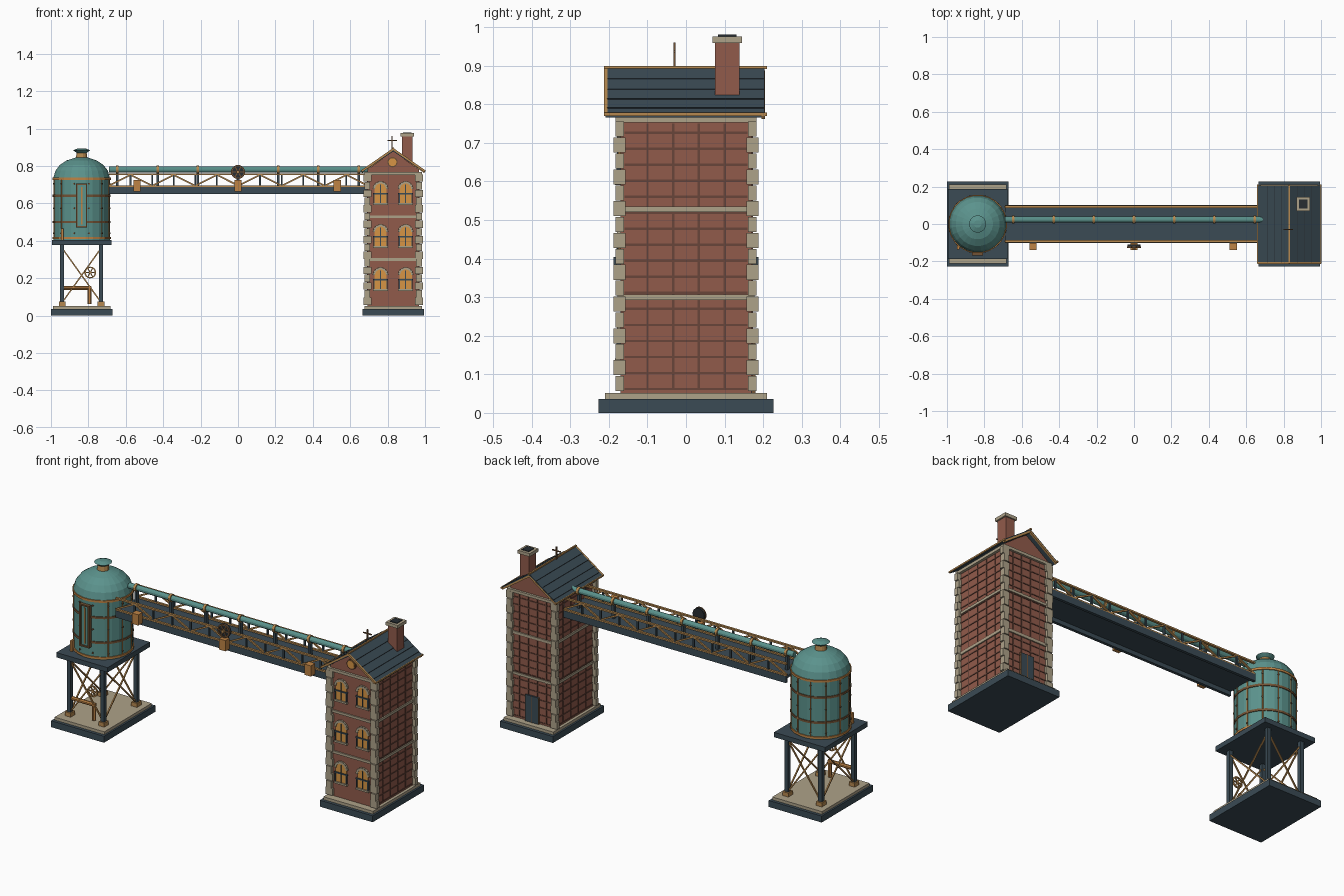
import bpy, bmesh
from math import sin, cos, pi
from mathutils import Vector, Matrix

if "Cube" in bpy.data.objects:
    bpy.data.objects.remove(bpy.data.objects["Cube"])


def material(name, *rgb):
    m = bpy.data.materials.new(name)
    m.use_nodes = True
    m.diffuse_color = (*rgb, 1)
    m.node_tree.nodes["Principled BSDF"].inputs["Base Color"].default_value = (*rgb, 1)
    return m


SLATE = material("slate blue", 0.043, 0.07, 0.09)
IRON = material("dark iron", 0.02, 0.026, 0.032)
TEAL = material("teal paint", 0.105, 0.29, 0.265)
BRICK = material("red brick", 0.285, 0.104, 0.07)
MORTAR = material("dark mortar", 0.14, 0.06, 0.042)
STONE = material("pale stone", 0.42, 0.36, 0.25)
BRASS = material("brass", 0.47, 0.25, 0.08)
COPPER = material("copper", 0.52, 0.23, 0.06)
BRONZE = material("dark bronze", 0.17, 0.085, 0.035)
AMBER = material("amber glass", 0.68, 0.3, 0.06)


class Part:
    """One object gathered from simple solids."""

    def __init__(self, name, mat):
        self.name, self.mat, self.bm = name, mat, bmesh.new()

    def box(self, x, y, z, sx, sy, sz):
        m = Matrix.Translation((x, y, z)) @ Matrix.Diagonal((sx, sy, sz, 1))
        bmesh.ops.create_cube(self.bm, size=1, matrix=m)
        return self

    def rod(self, p, q, r, sides=4, r2=None):
        p, q = Vector(p), Vector(q)
        turn = (q - p).to_track_quat("Z", "Y").to_matrix().to_4x4()
        m = Matrix.Translation((p + q) / 2) @ turn @ Matrix.Rotation(pi / sides, 4, "Z")
        bmesh.ops.create_cone(self.bm, cap_ends=True, segments=sides, radius1=r,
                              radius2=r if r2 is None else r2, depth=(q - p).length, matrix=m)
        return self

    def prism(self, pts, y0, y1):
        a = [self.bm.verts.new((x, y0, z)) for x, z in pts]
        b = [self.bm.verts.new((x, y1, z)) for x, z in pts]
        self.bm.faces.new(a)
        self.bm.faces.new(b[::-1])
        for i in range(len(a)):
            j = (i + 1) % len(a)
            self.bm.faces.new((a[i], b[i], b[j], a[j]))
        return self

    def lathe(self, x, y, profile, sides=24):
        for (r1, z1), (r2, z2) in zip(profile, profile[1:]):
            self.rod((x, y, z1), (x, y, z2), r1, sides, r2)
        return self

    def wheel(self, x, y, z, r, tube, sides=16):
        pt = lambda i: (x + r * cos(2 * pi * i / sides), y, z + r * sin(2 * pi * i / sides))
        for i in range(sides):
            self.rod(pt(i), pt(i + 1), tube)
        for i in range(3):
            a = i * pi / 3
            v = Vector((r * cos(a), 0, r * sin(a)))
            self.rod(Vector((x, y, z)) - v, Vector((x, y, z)) + v, tube * 0.8)
        return self

    def done(self):
        bmesh.ops.recalc_face_normals(self.bm, faces=self.bm.faces)
        me = bpy.data.meshes.new(self.name)
        self.bm.to_mesh(me)
        self.bm.free()
        me.materials.append(self.mat)
        bpy.context.collection.objects.link(bpy.data.objects.new(self.name, me))


TX, KX = 0.83, -0.836      # centres of brick tower and tank
HX, HY = 0.138, 0.17       # half size of the brick body

# Bases under both towers
slab, plinth = Part("base_slabs", SLATE), Part("base_plinths", STONE)
for x in (TX, KX):
    slab.box(x, 0, 0.018, 0.328, 0.454, 0.036)
    plinth.box(x, 0, 0.044, 0.308, 0.42, 0.016)
slab.done()
plinth.done()

# Brick body with gables
Part("brick_body", BRICK).prism([(TX - HX, 0.05), (TX + HX, 0.05), (TX + HX, 0.78),
                                 (TX, 0.88), (TX - HX, 0.78)], -HY, HY).done()

# Mortar courses on the sides and back
mortar = Part("mortar_lines", MORTAR)
for i in range(17):
    z = 0.062 + i * 0.0415
    mortar.box(TX, 0, z, 2 * HX + 0.006, 2 * HY - 0.02, 0.006)
    mortar.box(TX, HY, z, 2 * HX - 0.02, 0.006, 0.006)
for i in range(4):
    mortar.box(TX, -0.1 + i * 0.0667, 0.405, 2 * HX + 0.006, 0.006, 0.69)
    mortar.box(TX - 0.084 + i * 0.056, HY, 0.405, 0.006, 0.006, 0.69)
mortar.done()

# Stone bands and corner quoins
trim = Part("stone_bands", STONE)
for z in (0.3, 0.528):
    trim.box(TX, 0, z, 2 * HX + 0.014, 2 * HY + 0.014, 0.014)
trim.box(TX, 0, 0.76, 2 * HX + 0.03, 2 * HY + 0.025, 0.016).done()
quoins = Part("corner_quoins", STONE)
for i in range(17):
    wide, z = i % 2, 0.076 + i * 0.0412
    for sx in (-1, 1):
        for sy in (-1, 1):
            quoins.box(TX + sx * HX, sy * 0.172, z, 0.03 if wide else 0.042,
                       0.031 if wide else 0.022, 0.039)
quoins.done()


# Arched windows
def arc(x, z, r):
    return [(x + r * cos(a * pi / 8), z + r * sin(a * pi / 8)) for a in range(9)]


arches, panes = Part("window_arches", STONE), Part("window_panes", AMBER)
bars, sills = Part("window_bars", SLATE), Part("window_sills", STONE)
for z in (0.14, 0.37, 0.6):
    for x in (TX - 0.068, TX + 0.066):
        ring = [(px, -HY - 0.003, pz) for px, pz in arc(x, z + 0.077, 0.036)]
        for p, q in zip(ring, ring[1:]):
            arches.rod(p, q, 0.009)
        panes.prism([(x - 0.033, z), (x + 0.033, z)] + arc(x, z + 0.077, 0.033), -HY - 0.006, -HY)
        bars.box(x, -HY - 0.006, z + 0.052, 0.08, 0.01, 0.007)
        bars.box(x, -HY - 0.005, z + 0.05, 0.005, 0.008, 0.1)
        for s in (-1, 1):
            bars.box(x + s * 0.034, -HY - 0.005, z + 0.028, 0.006, 0.01, 0.056)
        sills.box(x, -HY - 0.006, z - 0.004, 0.08, 0.015, 0.01)
for p in (arches, panes, bars, sills):
    p.done()

# Back door
Part("back_door", SLATE).box(TX, HY + 0.004, 0.126, 0.08, 0.01, 0.148).done()
planks = Part("door_planks", BRONZE)
for i in (-1.5, 0, 1.5):
    planks.box(TX + i * 0.027, HY + 0.006, 0.126, 0.004, 0.009, 0.148)
planks.done()

# Round gable window
for name, mat, r, d in (("round_window_rim", BRONZE, 0.028, 0.008), ("round_window_pane", AMBER, 0.021, 0.011)):
    Part(name, mat).rod((TX - 0.004, -HY - d, 0.82), (TX - 0.004, -HY, 0.82), r, 16).done()

# Pitched roof, slate rows and trim
EX, EZ, RZ = 0.168, 0.778, 0.895
Part("roof", SLATE).prism([(TX - EX, EZ), (TX, RZ), (TX + EX, EZ), (TX + EX, EZ - 0.012),
                           (TX, RZ - 0.018), (TX - EX, EZ - 0.012)], -0.208, 0.204).done()
rows, rtrim = Part("slate_rows", IRON), Part("roof_trim", BRASS)
for s in (-1, 1):
    for t in (0.25, 0.48, 0.7, 0.9):
        x, z = TX + s * EX * t, RZ + (EZ - RZ) * t
        rows.rod((x, -0.205, z), (x, 0.202, z), 0.0015)
    eave = Vector((TX + s * EX, 0, EZ - 0.004))
    rtrim.rod(eave + Vector((0, -0.212, 0)), eave + Vector((0, 0.21, 0)), 0.006)
    for y, drop in ((-0.208, 0.005), (0.2, 0.012)):
        rtrim.rod((TX + s * EX, y, EZ - drop), (TX, y, RZ - drop), 0.007)
rows.done()
rtrim.rod((TX, -0.212, RZ), (TX, 0.21, RZ), 0.006).done()
Part("roof_finial", BRONZE).rod((TX - 0.006, -0.03, 0.89), (TX - 0.006, -0.03, 0.96), 0.004) \
    .rod((TX - 0.032, -0.03, 0.937), (TX + 0.02, -0.03, 0.937), 0.004).done()

# Chimney
CX, CY = 0.905, 0.107
Part("chimney", BRICK).box(CX, CY, 0.89, 0.056, 0.063, 0.145).done()
Part("chimney_cap", STONE).box(CX, CY, 0.967, 0.074, 0.077, 0.018).done()
Part("chimney_flue", IRON).box(CX, CY, 0.977, 0.044, 0.047, 0.006).done()

# Tank stand: legs, feet, bracing, platform
LX, LY = 0.104, 0.145
legs, feet, brace = Part("stand_legs", SLATE), Part("leg_feet", BRASS), Part("cross_braces", BRASS)
for sx in (-1, 1):
    for sy in (-1, 1):
        legs.box(KX + sx * LX, sy * LY, 0.215, 0.022, 0.022, 0.33)
        feet.box(KX + sx * LX, sy * LY, 0.062, 0.036, 0.04, 0.024)
        brace.rod((KX - LX, sx * LY, 0.215 - sy * 0.145), (KX + LX, sx * LY, 0.215 + sy * 0.145), 0.005)
        brace.rod((KX + sx * LX, -LY, 0.215 - sy * 0.145), (KX + sx * LX, LY, 0.215 + sy * 0.145), 0.005)
for p in (legs, feet, brace):
    p.done()
Part("tank_platform", SLATE).box(KX, 0, 0.391, 0.318, 0.376, 0.027).done()

# Drain pipe and hand wheel
Part("drain_pipe", COPPER).rod((-0.93, -0.14, 0.148), (-0.785, -0.14, 0.148), 0.011, 8) \
    .rod((-0.794, -0.14, 0.155), (-0.794, -0.14, 0.062), 0.011, 8).done()
Part("valve_wheel", BRASS).wheel(-0.79, -0.157, 0.23, 0.028, 0.005).done()
Part("tank_outlet", COPPER).box(-0.94, -0.12, 0.435, 0.012, 0.03, 0.06).done()

# Tank shell and dome
R = 0.152
Part("tank_shell", TEAL).lathe(KX, 0, [(R, 0.404), (R, 0.738)]).done()
Part("tank_dome", TEAL).lathe(KX, 0, [(R, 0.738), (0.141, 0.775), (0.118, 0.805),
                                      (0.082, 0.829), (0.035, 0.844)]).done()
Part("vent_neck", BRASS).lathe(KX, 0, [(0.032, 0.84), (0.028, 0.87)], 12).done()
Part("vent_cap", TEAL).lathe(KX, 0, [(0.024, 0.867), (0.046, 0.884), (0.02, 0.894)], 16).done()

# Hoops, seams and rivets
hoops, seams, rivets = Part("tank_hoops", BRONZE), Part("tank_seams", COPPER), Part("tank_rivets", BRONZE)
for z in (0.5, 0.64):
    hoops.lathe(KX, 0, [(R + 0.004, z - 0.006), (R + 0.004, z + 0.006)])
for z in (0.415, 0.732):
    seams.lathe(KX, 0, [(R + 0.005, z - 0.006), (R + 0.005, z + 0.006)])
for i in range(12):
    a = (i + 0.5) * pi / 6
    c, s = cos(a), sin(a)
    if i not in (8, 9):
        seams.rod((KX + R * c, R * s, 0.41), (KX + R * c, R * s, 0.735), 0.0035)
    for z in (0.44, 0.573, 0.705):
        rivets.rod((KX + R * c, R * s, z), (KX + (R + 0.006) * c, (R + 0.006) * s, z), 0.005, 6)
for p in (hoops, seams, rivets):
    p.done()

# Level gauge on the tank front
gauge = Part("gauge_frame", BRONZE)
for s in (-1, 1):
    gauge.box(KX + s * 0.026, -0.154, 0.588, 0.008, 0.03, 0.236)
    gauge.box(KX, -0.154, 0.588 + s * 0.114, 0.06, 0.03, 0.008)
gauge.done()
Part("gauge_panel", TEAL).box(KX, -0.152, 0.588, 0.046, 0.02, 0.22).done()
Part("gauge_tube", COPPER).box(KX, -0.163, 0.588, 0.007, 0.006, 0.2).done()

# Bridge deck between side girders, with trusses above
X0, X1, BY = -0.69, 0.695, 0.093
XM, XL, N = (X0 + X1) / 2, X1 - X0, 12
W = XL / N
Part("bridge_deck", SLATE).box(XM, 0, 0.68, XL, 2 * BY, 0.014).done()
girders = Part("side_girders", SLATE)
chords, struts, posts = Part("truss_chords", BRASS), Part("truss_diagonals", BRASS), Part("truss_posts", SLATE)
for y in (-BY, BY):
    girders.box(XM, y, 0.669, XL, 0.016, 0.038)
    for z in (0.691, 0.755):
        chords.box(XM, y, z, XL, 0.013, 0.009)
    for i in range(N):
        x = X0 + i * W
        up = i % 2
        struts.rod((x, y, 0.752 if up else 0.694), (x + W, y, 0.694 if up else 0.752), 0.006)
        posts.box(x + W, y, 0.723, 0.009, 0.009, 0.06)
for p in (girders, chords, struts, posts):
    p.done()

# Transfer pipe with collars and props
PY, PZ = 0.024, 0.781
Part("transfer_pipe", TEAL).rod((-0.69, PY, PZ), (0.692, PY, PZ), 0.016, 12).done()
collars, props = Part("pipe_collars", BRASS), Part("pipe_props", SLATE)
for i in range(7):
    x = -0.645 + 0.215 * i
    collars.rod((x - 0.007, PY, PZ), (x + 0.007, PY, PZ), 0.022, 12)
    props.box(x, PY, 0.725, 0.014, 0.02, 0.09)
collars.done()
props.done()

# Bracket lamps on the bridge front
lamps = Part("bridge_lamps", COPPER)
for x in (-0.54, 0, 0.53):
    lamps.box(x, -0.121, 0.694, 0.04, 0.038, 0.06)
lamps.done()

# Round dial at mid span
Part("dial_face", IRON).rod((0, -0.124, 0.768), (0, -0.11, 0.768), 0.036, 20).done()
Part("dial_rim", BRONZE).wheel(0, -0.125, 0.768, 0.034, 0.005, 20).done()
Part("dial_hub", BRASS).rod((0, -0.138, 0.768), (0, -0.12, 0.768), 0.009, 10).done()
